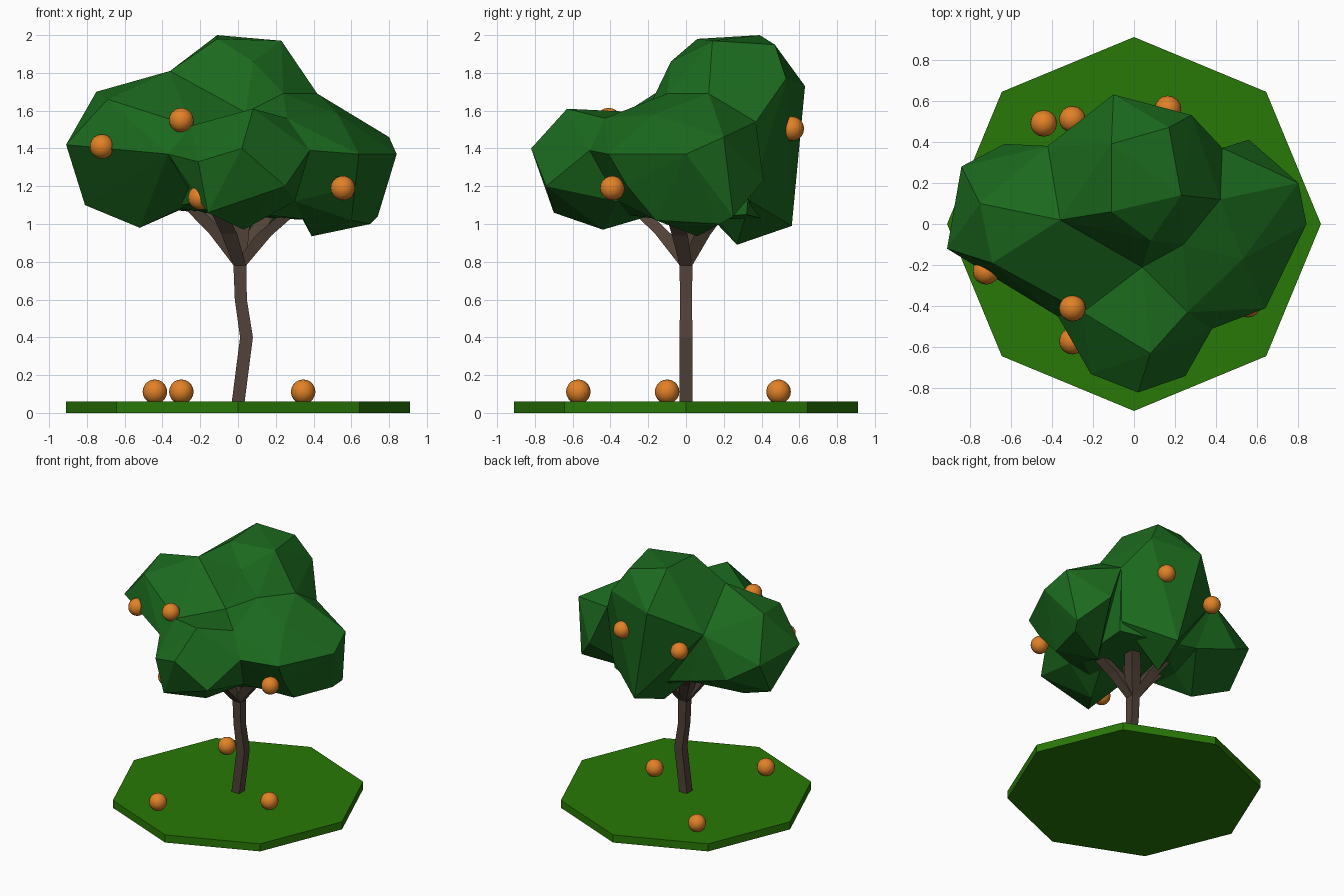
import bpy
import bmesh
from mathutils import Vector

default_cube = bpy.data.objects.get("Cube")
if default_cube:
    bpy.data.objects.remove(default_cube, do_unlink=True)


def make_material(name, colour):
    material = bpy.data.materials.new(name)
    material.use_nodes = True
    rgba = (*colour, 1)
    material.diffuse_color = rgba
    shader = material.node_tree.nodes["Principled BSDF"]
    shader.inputs["Base Color"].default_value = rgba
    shader.inputs["Roughness"].default_value = 0.9
    return material


grass = make_material("grass green", (.022, .19, .002))
leaf = make_material("leaf green", (.011, .143, .013))
bark = make_material("bark brown", (.083, .055, .04))
orange = make_material("fruit orange", (.75, .22, .02))


def finish(name, bm, material):
    """Turn a bmesh into a named, single-coloured object."""
    bmesh.ops.recalc_face_normals(bm, faces=bm.faces)
    mesh = bpy.data.meshes.new(name)
    bm.to_mesh(mesh)
    bm.free()
    mesh.materials.append(material)
    obj = bpy.data.objects.new(name, mesh)
    bpy.context.collection.objects.link(obj)
    return obj


def make_hull(name, points, material):
    """Faceted lump wrapped around a few corner points."""
    bm = bmesh.new()
    for point in points:
        bm.verts.new(point)
    result = bmesh.ops.convex_hull(bm, input=bm.verts)
    spare = set(result["geom_interior"]) | set(result["geom_unused"])
    spare = [v for v in spare if isinstance(v, bmesh.types.BMVert)]
    bmesh.ops.delete(bm, geom=spare, context="VERTS")
    return finish(name, bm, material)


def make_limb(name, path, widths, material):
    """Square tube with level rings along a path."""
    bm = bmesh.new()
    rings = []
    for centre, width in zip(path, widths):
        corners = [(-1, -1), (1, -1), (1, 1), (-1, 1)]
        rings.append([bm.verts.new(Vector(centre) + Vector((x, y, 0)) * width)
                      for x, y in corners])
    for lower, upper in zip(rings, rings[1:]):
        for i in range(len(lower)):
            j = (i + 1) % len(lower)
            bm.faces.new((lower[i], lower[j], upper[j], upper[i]))
    bm.faces.new(rings[0])
    bm.faces.new(rings[-1])
    return finish(name, bm, material)


def make_fruit(name, position):
    bm = bmesh.new()
    bmesh.ops.create_uvsphere(bm, u_segments=16, v_segments=10, radius=.065)
    fruit = finish(name, bm, orange)
    fruit.location = position
    for face in fruit.data.polygons:
        face.use_smooth = True


# Eight-sided grass base
thickness = .06
bm = bmesh.new()
bmesh.ops.create_cone(bm, cap_ends=True, segments=8, radius1=.91, radius2=.91,
                      depth=thickness)
base = finish("grass_base", bm, grass)
base.location.z = thickness / 2

# Crooked trunk and the branches spreading from its top
fork = (.01, 0, .78)
make_limb("trunk", [(0, 0, .05), (.045, 0, .4), (.015, 0, .6), fork, (.02, 0, 1.1)],
          [.034, .034, .032, .034, .05], bark)
branch_tips = {
    "left_branch": (.32, -.08, 1.1),
    "right_branch": (-.3, -.05, 1.14),
    "front_branch": (-.13, -.3, 1.12),
    "back_left_branch": (.2, .22, 1.12),
    "back_right_branch": (-.2, .22, 1.16),
}
for name, tip in branch_tips.items():
    elbow = Vector(fork).lerp(Vector(tip), .4) + Vector((0, 0, .03))
    make_limb(name, [fork, elbow, tip], [.033, .042, .04], bark)

# Corners shared by neighbouring foliage lumps
saddle = (.04, -.21, 1.59)
right_ridge = (-.36, .02, 1.81)
left_ridge = (.42, .12, 1.69)
left_notch = (.24, -.1, 1.69)
left_brow = (.26, -.43, 1.56)
left_cheek = (.38, -.51, 1.39)
left_armpit = (.3, -.36, 1.12)
right_brow = (-.25, -.43, 1.52)
right_cheek = (-.37, -.45, 1.37)
back_corner = (-.42, .38, 1.55)
left_back = (.43, .37, 1.54)
back_hollow = (-.28, .36, 1.14)

# Foliage lumps
make_hull("top_foliage", [
    right_ridge, left_ridge, left_notch, saddle, back_corner, left_back,
    (.08, -.08, 1.86), (-.11, .06, 1.98), (.23, .14, 1.97),
    (-.11, .39, 2), (.17, .47, 1.95), (-.1, .63, 1.73), (.28, .53, 1.77),
    (.02, .56, 1.18), (.06, .56, .99), (0, .27, .89), (-.2, .05, 1.12),
    (.4, .34, 1.12),
], leaf)
make_hull("right_foliage", [
    right_ridge, saddle, right_brow, right_cheek, back_corner, back_hollow,
    (-.91, -.12, 1.42), (-.75, .1, 1.7), (-.69, -.19, 1.66),
    (-.84, .28, 1.38), (-.63, .39, 1.25), (-.81, .1, 1.1),
    (-.52, .02, .98), (-.25, .1, 1.1), (-.22, -.2, 1.12),
], leaf)
make_hull("left_foliage", [
    left_ridge, left_notch, saddle, left_brow, left_cheek, left_back, left_armpit,
    (.64, -.41, 1.37), (.62, -.31, 1.2), (.53, -.17, 1.58), (.8, .2, 1.46),
    (.84, 0, 1.37), (.74, .25, 1.04), (.7, .18, 1), (.6, -.16, 1.02),
    (.39, .06, .935), (.56, .41, 1.23),
], leaf)
make_hull("front_foliage", [
    saddle, left_brow, left_cheek, right_brow, right_cheek, left_armpit,
    (.08, -.63, 1.61), (.02, -.82, 1.4), (-.21, -.73, 1.33),
    (-.16, -.7, 1.06), (.03, -.44, .97), (.25, -.74, 1.2),
    (.2, -.1, 1.07), (-.13, -.1, 1.1),
], leaf)
make_hull("inner_foliage", [
    right_brow, left_brow, left_back, back_corner, left_armpit, back_hollow,
    (-.4, 0, 1.08), (-.2, -.33, 1.12), (.05, -.4, 1.06), (.4, -.1, 1.02),
    (.4, .32, 1.05), (.2, .4, 1.03), (0, .35, 1.04),
], leaf)

# Fruit hanging in the foliage and fallen on the grass
hanging = [(-.72, -.23, 1.41), (-.3, -.41, 1.55), (.555, -.39, 1.19),
           (-.2, -.6, 1.14), (.165, .56, 1.505), (-.3, .51, 1.44)]
fallen = [(-.44, .49), (-.3, -.57), (.345, -.1)]
for i, position in enumerate(hanging):
    make_fruit(f"hanging_fruit_{i + 1}", position)
for i, (x, y) in enumerate(fallen):
    make_fruit(f"fallen_fruit_{i + 1}", (x, y, thickness + .052))
